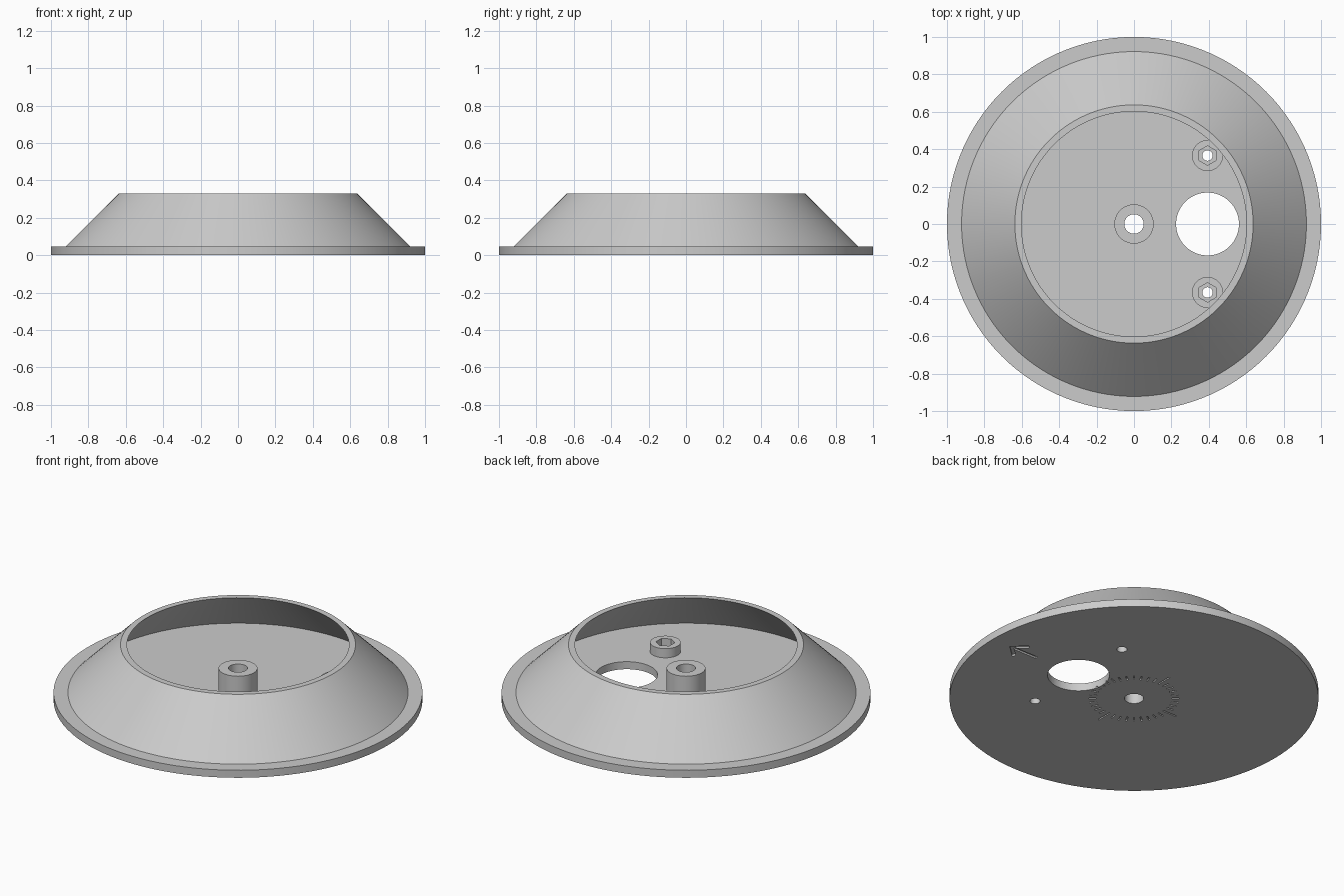
import bpy, bmesh, math
from mathutils import Matrix, Vector

if "Cube" in bpy.data.objects:
    bpy.data.objects.remove(bpy.data.objects["Cube"])

SEG = 120
BOLTS = [(0.393, 0.366), (0.393, -0.366)]
PORT = (0.393, 0.0)

grey = bpy.data.materials.new("light_grey")
grey.diffuse_color = (0.6, 0.6, 0.6, 1)
grey.use_nodes = True
grey.node_tree.nodes["Principled BSDF"].inputs["Base Color"].default_value = grey.diffuse_color


def finish(name, bm):
    bmesh.ops.recalc_face_normals(bm, faces=bm.faces)
    mesh = bpy.data.meshes.new(name)
    bm.to_mesh(mesh)
    bm.free()
    mesh.materials.append(grey)
    obj = bpy.data.objects.new(name, mesh)
    bpy.context.collection.objects.link(obj)
    return obj


def prism(bm, points, z0, z1):
    """Closed prism over a flat outline."""
    low = [bm.verts.new((x, y, z0)) for x, y in points]
    high = [bm.verts.new((x, y, z1)) for x, y in points]
    bm.faces.new(low[::-1])
    bm.faces.new(high)
    n = len(points)
    for i in range(n):
        j = (i + 1) % n
        bm.faces.new((low[i], low[j], high[j], high[i]))


def ring(centre, radius, sides, turn=0.0):
    return [(centre[0] + radius * math.cos(turn + math.tau * i / sides),
             centre[1] + radius * math.sin(turn + math.tau * i / sides))
            for i in range(sides)]


def lathe(name, profile):
    """Revolve a closed (radius, z) profile around the z axis."""
    bm = bmesh.new()
    rows = [[bm.verts.new((r * math.cos(a), r * math.sin(a), z)) for r, z in profile]
            for a in (math.tau * i / SEG for i in range(SEG))]
    n = len(profile)
    for i in range(SEG):
        a, b = rows[i], rows[(i + 1) % SEG]
        for k in range(n):
            m = (k + 1) % n
            bm.faces.new((a[k], b[k], b[m], a[m]))
    return finish(name, bm)


def combine(target, tool, operation):
    """Apply a boolean and discard the tool object."""
    tool.hide_render = True
    mod = target.modifiers.new("cut", 'BOOLEAN')
    mod.operation = operation
    mod.solver = 'EXACT'
    mod.object = tool
    bpy.context.view_layer.objects.active = target
    bpy.ops.object.modifier_apply(modifier=mod.name)
    bpy.data.objects.remove(tool)


# Flanged plate, sloping hollow wall and central hub in one profile
base = lathe("flanged_base", [
    (0.052, 0), (1, 0), (1, 0.045), (0.922, 0.045), (0.637, 0.33), (0.602, 0.33),
    (0.887, 0.045), (0.105, 0.045), (0.105, 0.19), (0.052, 0.19)])

# Two bolt bosses standing on the floor
bm = bmesh.new()
for c in BOLTS:
    prism(bm, ring(c, 0.083, 48), 0.03, 0.1)
combine(base, finish("bolt_bosses", bm), 'UNION')

# Hexagonal nut pockets, corners pointing along y
bm = bmesh.new()
for c in BOLTS:
    prism(bm, ring(c, 0.052, 6, math.pi / 2), 0.05, 0.2)
combine(base, finish("nut_pockets", bm), 'DIFFERENCE')

# Bolt holes and the large port through the plate
bm = bmesh.new()
for c in BOLTS:
    prism(bm, ring(c, 0.028, 32), -0.1, 0.2)
prism(bm, ring(PORT, 0.168, 64), -0.1, 0.2)
combine(base, finish("through_holes", bm), 'DIFFERENCE')

# Engraved dial ticks and direction arrow on the underside
bm = bmesh.new()
for i in range(36):
    outer = 0.3 if i % 9 == 0 else 0.245
    if i == 0:
        outer = 0.215      # stays clear of the port
    a = math.tau * i / 36
    along, side = Vector((math.cos(a), math.sin(a))), Vector((-math.sin(a), math.cos(a)))
    w = 0.004
    prism(bm, [tuple(along * r + side * s) for r, s in
               ((0.205, -w), (outer, -w), (outer, w), (0.205, w))], -0.02, 0.01)
half = [(0.69, 0.009), (0.843, 0.009), (0.79, 0.055), (0.803, 0.07), (0.88, 0)]
arrow = half + [(x, -y) for x, y in half[-2::-1]]
prism(bm, arrow, -0.02, 0.01)
combine(base, finish("engraving", bm), 'DIFFERENCE')

# Smooth round walls, crisp edges
bpy.ops.object.select_all(action='DESELECT')
base.select_set(True)
bpy.context.view_layer.objects.active = base
bpy.ops.object.shade_smooth_by_angle(angle=math.radians(30))
